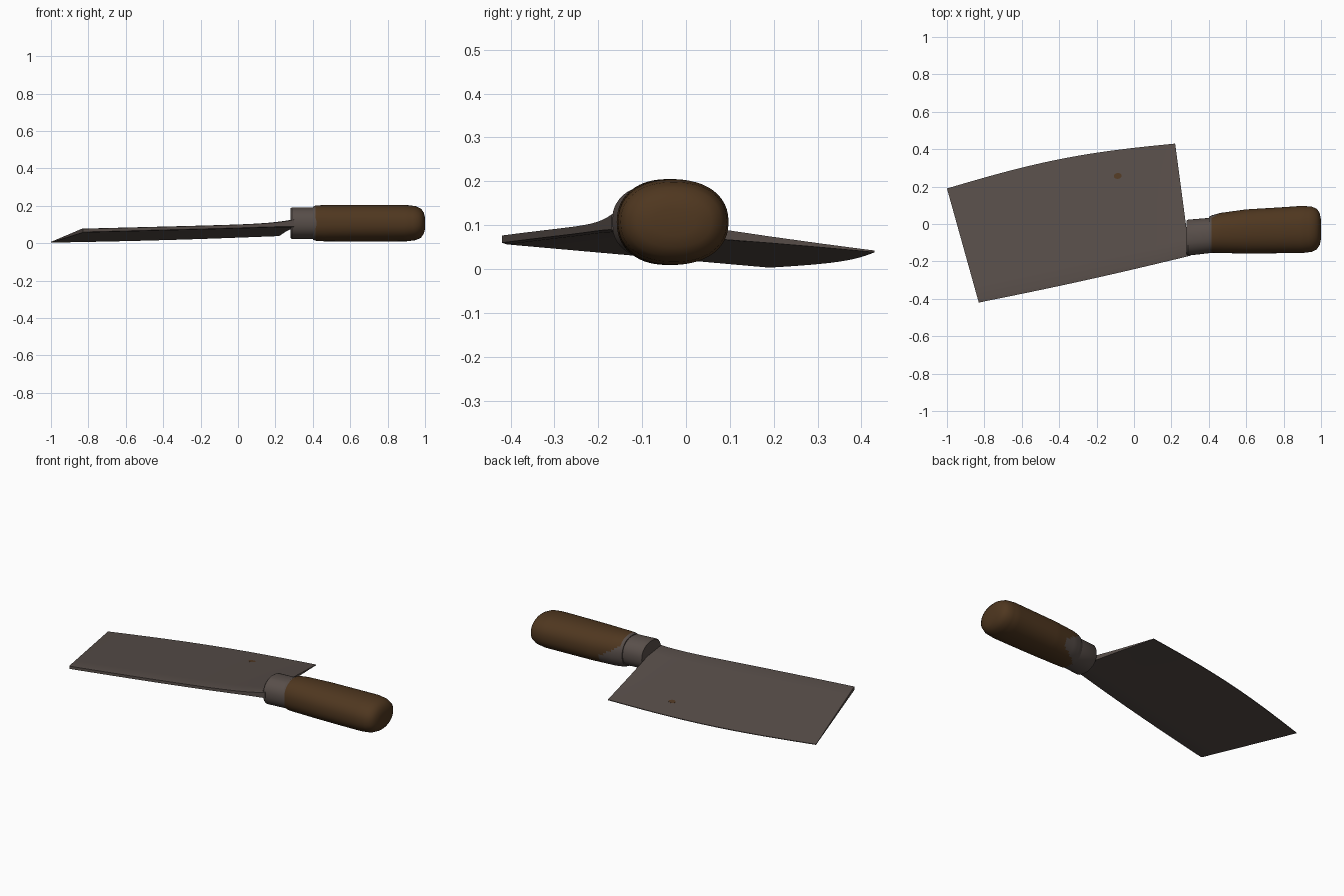
import bpy, bmesh
from math import sin, cos, pi
from mathutils import Vector

if "Cube" in bpy.data.objects:
    bpy.data.objects.remove(bpy.data.objects["Cube"], do_unlink=True)


def material(name, rgb):
    m = bpy.data.materials.new(name)
    m.use_nodes = True
    m.diffuse_color = (*rgb, 1)
    m.node_tree.nodes["Principled BSDF"].inputs["Base Color"].default_value = (*rgb, 1)
    return m


STEEL = material("dull steel", (0.098, 0.077, 0.068))
WOOD = material("worn wood", (0.078, 0.038, 0.014))
RUST = material("rust", (0.085, 0.042, 0.018))


def finish(bm, name, mats, angle=35):
    bmesh.ops.recalc_face_normals(bm, faces=bm.faces)
    mesh = bpy.data.meshes.new(name)
    bm.to_mesh(mesh)
    bm.free()
    for m in mats:
        mesh.materials.append(m)
    ob = bpy.data.objects.new(name, mesh)
    bpy.context.collection.objects.link(ob)
    bpy.ops.object.select_all(action="DESELECT")
    ob.select_set(True)
    bpy.context.view_layer.objects.active = ob
    bpy.ops.object.shade_smooth_by_angle(angle=angle * pi / 180)
    return ob


def bridge(bm, rings):
    # Skin a list of closed rings and cap both ends
    loops = [[bm.verts.new(p) for p in ring] for ring in rings]
    n = len(loops[0])
    for a, b in zip(loops, loops[1:]):
        for i in range(n):
            j = (i + 1) % n
            bm.faces.new((a[i], a[j], b[j], b[i]))
    bm.faces.new(loops[0])
    bm.faces.new(loops[-1])


# Blade: a tilted, slightly bowed sheet, thick at the spine and thin at the edge
def blade_point(u, v):
    spine = Vector((-0.83, -0.42, 0.068)).lerp(Vector((0.3, -0.17, 0.097)), u)
    spine.y -= 0.007 * sin(pi * u)
    spine.z += 0.01 * u ** 8
    edge = Vector((-1, 0.19, 0.005)).lerp(Vector((0.22, 0.43, 0.04)), u)
    edge.y += 0.038 * sin(pi * u)
    edge.z -= 0.004 * sin(pi * u)
    return spine.lerp(edge, v)


def half_thickness(u, v):
    return 0.009 * (1 - v) + 0.002 + 0.012 * u ** 12 * (1 - v) ** 2


def blade_ring(u):
    steps = [0, 0.02, 0.15, 0.35, 0.6, 0.8, 0.95, 1]
    top, under = [], []
    for v in steps:
        h = half_thickness(u, v) * (0.75 if v == 0 else 1)
        p = blade_point(u, v)
        top.append(p + Vector((0, 0, h)))
        under.append(p - Vector((0, 0, h)))
    return top + under[::-1]


bm = bmesh.new()
bridge(bm, [blade_ring(i / 24) for i in range(25)])
finish(bm, "blade", [STEEL])

# Small rust spot on the upper face of the blade
bm = bmesh.new()
spot = []
for i in range(10):
    a = 2 * pi * i / 10
    u, v = 0.73 + 0.018 * cos(a), 0.785 + 0.025 * sin(a)
    spot.append(blade_point(u, v) + Vector((0, 0, half_thickness(u, v) + 0.001)))
bridge(bm, [spot, [p + Vector((0, 0, 0.001)) for p in spot]])
finish(bm, "rust_spot", [RUST])

SIDES = 48
MID_Z = 0.107


def oval(x, cy, ry, rz):
    # Rounded, slightly squarish cross-section
    def squarish(t):
        return abs(t) ** 0.9 * (1 if t > 0 else -1)
    angles = [2 * pi * i / SIDES for i in range(SIDES)]
    return [Vector((x, cy + ry * squarish(cos(a)), MID_Z + rz * squarish(sin(a)))) for a in angles]


# Ferrule: flat-ended metal collar
bm = bmesh.new()
bridge(bm, [oval(0.282, -0.073, 0.092, 0.08), oval(0.288, -0.073, 0.096, 0.084),
            oval(0.42, -0.06, 0.094, 0.084)])
finish(bm, "ferrule", [STEEL])

# Handle: swelling grip with a rounded butt
stations = [(0.4, -0.057, 0.095, 0.088), (0.415, -0.054, 0.1, 0.094), (0.46, -0.048, 0.107, 0.097),
            (0.6, -0.04, 0.118, 0.098), (0.8, -0.033, 0.123, 0.098), (0.9, -0.029, 0.126, 0.097),
            (0.95, -0.028, 0.121, 0.091), (0.978, -0.027, 0.108, 0.078),
            (0.993, -0.027, 0.085, 0.057), (1, -0.027, 0.05, 0.03)]
rings = []
for a, b in zip(stations, stations[1:]):
    n = max(1, round((b[0] - a[0]) / 0.015))
    rings += [oval(*(p + (q - p) * k / n for p, q in zip(a, b))) for k in range(n)]
rings.append(oval(*stations[-1]))
bm = bmesh.new()
bridge(bm, rings)

# Bare grey patch runs from the collar along the back of the grip
for f in bm.faces:
    c = f.calc_center_median()
    d = Vector((c.y + 0.045, c.z - MID_Z)).normalized() if len(f.verts) == 4 else Vector((0, 0))
    reach = 0.41 + 0.13 * max(0, d.dot(Vector((0.93, -0.37)))) ** 5
    f.material_index = 1 if c.x < reach else 0
finish(bm, "handle", [WOOD, STEEL], 50)
